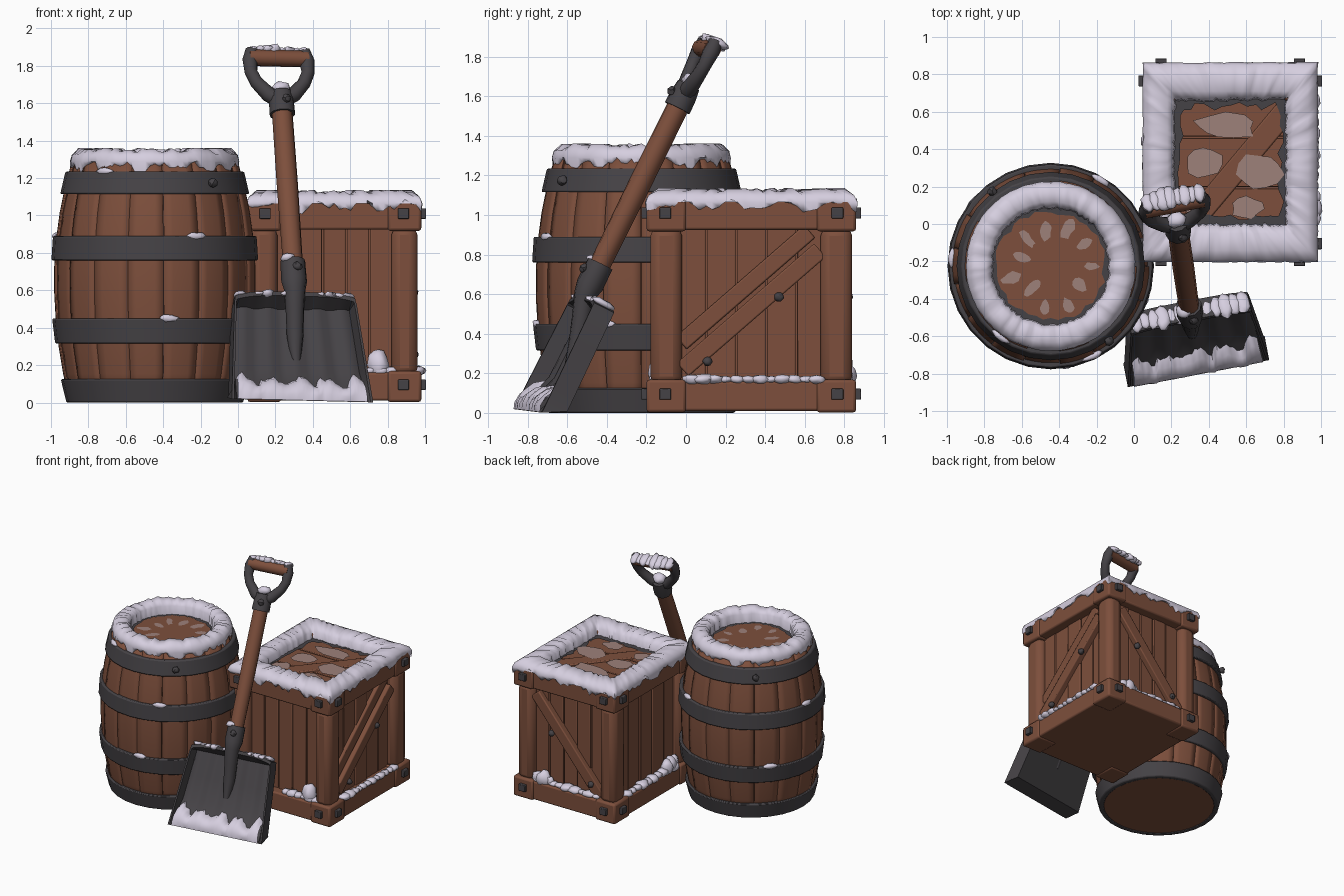
import bpy, bmesh, math, random
from mathutils import Matrix, Vector

random.seed(4)
rnd = random.uniform
T, R = Matrix.Translation, Matrix.Rotation
if "Cube" in bpy.data.objects:
    bpy.data.objects.remove(bpy.data.objects["Cube"])


def material(name, rgb):
    m = bpy.data.materials.new(name)
    m.use_nodes = True
    m.diffuse_color = (*rgb, 1)
    m.node_tree.nodes["Principled BSDF"].inputs["Base Color"].default_value = (*rgb, 1)
    return m


WOOD = material("brown wood", (0.205, 0.078, 0.045))
METAL = material("dark iron", (0.06, 0.055, 0.061))
SNOW = material("snow", (0.67, 0.62, 0.74))
FROST = material("frost", (0.34, 0.22, 0.195))


def finish(name, bm, mat, matrix=Matrix(), bevel=0, normals=True):
    if normals:
        bmesh.ops.recalc_face_normals(bm, faces=bm.faces)
    mesh = bpy.data.meshes.new(name)
    bm.to_mesh(mesh)
    bm.free()
    mesh.materials.append(mat)
    ob = bpy.data.objects.new(name, mesh)
    ob.matrix_world = matrix
    bpy.context.collection.objects.link(ob)
    bpy.ops.object.select_all(action='DESELECT')
    ob.select_set(True)
    bpy.context.view_layer.objects.active = ob
    bpy.ops.object.shade_smooth_by_angle(angle=math.radians(75 if mat == SNOW else 35))
    if bevel:
        mod = ob.modifiers.new("Bevel", 'BEVEL')
        mod.width, mod.segments = bevel, 2
    return ob


def box(bm, pos, size, rot=Matrix()):
    bmesh.ops.create_cube(bm, size=1, matrix=T(pos) @ rot @ Matrix.Diagonal((*size, 1)))


def skin(bm, rows, wrap_u=False, wrap_v=False):
    """Join rows of points into a sheet, ring or tube."""
    vs = [[bm.verts.new(p) for p in row] for row in rows]
    n, m = len(vs), len(vs[0])
    for i in range(n if wrap_u else n - 1):
        for j in range(m if wrap_v else m - 1):
            a, b = vs[i], vs[(i + 1) % n]
            bm.faces.new((a[j], b[j], b[(j + 1) % m], a[(j + 1) % m]))


def blob(bm, pos, size, rot=Matrix()):
    made = bmesh.ops.create_icosphere(bm, subdivisions=2, radius=1)["verts"]
    for v in made:
        v.co *= rnd(0.85, 1.15)
    bmesh.ops.transform(bm, verts=made, matrix=T(pos) @ rot @ Matrix.Diagonal((*size, 1)))


def drift(bm, a, b, count, size):
    """A lumpy line of snow between two points."""
    a, b = Vector(a), Vector(b)
    for i in range(count):
        k = rnd(0.7, 1.3)
        blob(bm, a.lerp(b, i / (count - 1)), [s * k for s in size])


def patch(bm, pos, rx, ry, angle=0):
    disc = bmesh.ops.create_circle(bm, cap_ends=True, segments=11, radius=1)["verts"]
    for v in disc:
        v.co *= rnd(0.75, 1.15)
    bmesh.ops.transform(bm, verts=disc, matrix=T(pos) @ R(angle, 4, 'Z') @ Matrix.Diagonal((rx, ry, 1, 1)))


def tube(name, pts, mat, matrix):
    cu = bpy.data.curves.new(name, 'CURVE')
    cu.dimensions, cu.bevel_depth, cu.bevel_resolution, cu.use_fill_caps = '3D', 1, 3, True
    sp = cu.splines.new('POLY')
    sp.points.add(len(pts) - 1)
    for p, (x, y, z, r) in zip(sp.points, pts):
        p.co, p.radius = (x, y, z, 1), r
    cu.materials.append(mat)
    ob = bpy.data.objects.new(name, cu)
    ob.matrix_world = matrix
    bpy.context.collection.objects.link(ob)


def circle(t):
    return math.cos(t * math.tau), math.sin(t * math.tau)


def square(t):
    k, s = int(t * 4) % 4, (t * 4 % 1) * 2 - 1
    return ((s, -1), (1, s), (-s, 1), (-1, -s))[k]


def snow_loop(name, shape, centre, inner, outer, top, low_in, low_out, count=112):
    """A soft ring of snow with ragged drips on both sides."""
    bm, rows = bmesh.new(), []
    for i in range(count):
        sx, sy = shape(i / count)
        lift, drip = rnd(-0.012, 0.012), rnd(0, 0.045) + 0.02 * math.sin(i * 0.8)
        push = rnd(-0.05, 0.05)
        section = ((push, low_in), (0.04 + push, top - 0.03), (0.25, top + lift), (0.7, top + lift),
                   (0.95, top - 0.025), (1.02 + push / 3, top - 0.06), (1 + push / 3, low_out - drip))
        rows.append([(sx * (inner[0] + f * (outer[0] - inner[0])),
                      sy * (inner[1] + f * (outer[1] - inner[1])), z) for f, z in section])
    skin(bm, rows, True, True)
    finish(name, bm, SNOW, T((*centre, 0)))


# Barrel: staves, base, lid, hoops
BARREL = T((-0.445, -0.225, 0))


def bulge(z):
    return 0.535 - (0.24 if z > 0.66 else 0.19) * (z - 0.66) ** 2


bm = bmesh.new()
staves = 17
for i in range(staves):
    top, off = rnd(1.28, 1.31), rnd(-0.006, 0.006)
    rows = []
    for j in range(5):
        ang = (i + 0.008 + j * 0.246) / staves * math.tau
        rows.append([((bulge(z) + off) * math.cos(ang), (bulge(z) + off) * math.sin(ang), z)
                     for z in [0.01 + (top - 0.01) * k / 9 for k in range(10)]])
    skin(bm, rows)
ob = finish("barrel_staves", bm, WOOD, BARREL, normals=False)
mod = ob.modifiers.new("Thickness", 'SOLIDIFY')
mod.thickness, mod.offset = 0.09, -1

for name, z, r in (("barrel_base", 0.03, 0.44), ("barrel_lid", 1.22, 0.37)):
    bm = bmesh.new()
    bmesh.ops.create_cone(bm, cap_ends=True, segments=32, radius1=r, radius2=r, depth=0.05, matrix=T((0, 0, z)))
    finish(name, bm, WOOD, BARREL)

for k, (low, high) in enumerate(((0, 0.125), (0.315, 0.45), (0.76, 0.89), (1.115, 1.235))):
    bm, rows = bmesh.new(), []
    for i in range(28):
        x, y = circle(i / 28)
        rows.append([(x * r, y * r, z) for r, z in (
            (bulge(low) - 0.02, low), (bulge(low) + 0.02, low),
            (bulge(high) + 0.022, high), (bulge(high) - 0.02, high))])
    skin(bm, rows, True, True)
    finish(f"barrel_hoop_{k + 1}", bm, METAL, BARREL, 0.008)

bm = bmesh.new()
for deg in (-52, 128):
    x, y = circle(deg / 360)
    blob(bm, (x * 0.508, y * 0.508, 1.175), (0.026, 0.026, 0.026))
finish("barrel_rivets", bm, METAL, BARREL)

snow_loop("barrel_snow_ring", circle, (-0.445, -0.225), (0.31, 0.31), (0.45, 0.45), 1.35, 1.235, 1.285)
bm = bmesh.new()
for deg, z in ((-65, 0.89), (-82, 0.45), (-125, 1.235), (-20, 0.45), (140, 0.45), (60, 0.89), (175, 0.89)):
    x, y = circle(deg / 360)
    r = bulge(z) + 0.008
    blob(bm, (x * r, y * r, z), (0.02, 0.055, 0.02), R(math.radians(deg), 4, 'Z'))
finish("barrel_hoop_snow", bm, SNOW, BARREL)

bm = bmesh.new()
for i in range(11):
    x, y = circle(i / 11)
    r = rnd(0.15, 0.24)
    patch(bm, (x * r, y * r, 1.249), rnd(0.04, 0.06), rnd(0.02, 0.035), i / 11 * math.tau)
finish("barrel_lid_frost", bm, FROST, BARREL)
bm = bmesh.new()
skin(bm, [[(circle(i / 44)[0] * r, circle(i / 44)[1] * r, 1.252) for r in (0.36, rnd(0.275, 0.305))]
          for i in range(44)], True)
finish("barrel_lid_edge", bm, METAL, BARREL)

# Crate: core, corner blocks, posts, rails, planks, braces, bolts
HX, HY = 0.465, 0.53
CRATE = T((0.515, 0.33, 0))
blocks, posts, rails, planks, braces, bolts = (bmesh.new() for _ in range(6))
for sx in (-1, 1):
    for sy in (-1, 1):
        x, y = sx * (HX - 0.09), sy * (HY - 0.1)
        for z in (0.085, 1.0):
            box(blocks, (x, y, z), (0.18, 0.2, 0.165))
        box(posts, (x, y, 0.54), (0.14, 0.16, 0.8))
for side in range(4):
    hn, ht = (HY, HX) if side % 2 == 0 else (HX, HY)
    turn = R(side * math.pi / 2, 4, 'Z')
    for z in (0.085, 1.0):
        box(rails, turn @ Vector((0, -hn + 0.06, z)), (2 * ht - 0.3, 0.1, 0.15), turn)
        for t in (-1, 1):
            box(bolts, turn @ Vector((t * (ht - 0.095), -hn - 0.003, z + 0.01)), (0.06, 0.045, 0.055), turn)
    w = (2 * ht - 0.3) / 5
    for i in range(5):
        box(planks, turn @ Vector(((i - 2) * w, -hn + 0.105 + rnd(-0.006, 0.006), 0.54)), (w - 0.008, 0.04, 0.84), turn)
    # Diagonal braces on two sides only
    if side in (1, 2):
        tilt = turn @ R(math.radians(-41 if side == 1 else 50), 4, 'Y')
        box(braces, turn @ Vector((0, -hn + 0.07, 0.52)), (0.92, 0.06, 0.09), tilt)
        if side == 1:
            box(braces, turn @ Vector((-0.03, -hn + 0.08, 0.635)), (0.86, 0.04, 0.085), tilt)
        for t, z in ((-0.22, 0.26), (0.14, 0.585)):
            blob(bolts, turn @ Vector((t if side == 1 else -t, -hn + 0.04, z)), (0.025, 0.025, 0.025))
box(planks, (0, 0, 0.52), (2 * HX - 0.26, 2 * HY - 0.26, 0.92))
box(planks, (0, 0, 0.035), (2 * HX - 0.06, 2 * HY - 0.06, 0.05))
for i in range(3):
    box(planks, (0, (i - 1) * 0.27, 1.01), (2 * HX - 0.2, 0.262, 0.04))
box(braces, (0.04, -0.03, 1.025), (0.86, 0.12, 0.03), R(math.radians(50), 4, 'Z'))
for name, bm, mat, bev in (("crate_corner_blocks", blocks, WOOD, 0.015), ("crate_posts", posts, WOOD, 0.045),
                           ("crate_rails", rails, WOOD, 0.012), ("crate_planks", planks, WOOD, 0.005),
                           ("crate_braces", braces, WOOD, 0.008), ("crate_bolts", bolts, METAL, 0.01)):
    finish(name, bm, mat, CRATE, bev)

snow_loop("crate_snow_frame", square, (0.515, 0.33), (0.295, 0.33), (0.465, 0.53), 1.125, 1.03, 1.07, 128)
bm = bmesh.new()
for x, y, rx, ry in ((0.49, 0.52, 0.17, 0.07), (0.37, 0.33, 0.11, 0.09), (0.67, 0.28, 0.12, 0.1),
                     (0.6, 0.09, 0.09, 0.06), (0.31, 0.12, 0.07, 0.07)):
    patch(bm, (x - 0.515, y - 0.33, 1.045), rx, ry)
finish("crate_top_frost", bm, FROST, CRATE)
bm = bmesh.new()
skin(bm, [[(square(i / 48)[0] * (0.32 - d), square(i / 48)[1] * (0.35 - d), 1.043) for d in (0, rnd(0.03, 0.075))]
          for i in range(48)], True)
finish("crate_top_edge", bm, METAL, CRATE)

bm = bmesh.new()
drift(bm, (0.96, 0.03, 0.17), (0.96, 0.66, 0.17), 12, (0.035, 0.045, 0.022))
drift(bm, (0.55, -0.15, 0.17), (0.82, -0.15, 0.17), 6, (0.04, 0.035, 0.025))
blob(bm, (0.75, -0.14, 0.2), (0.055, 0.05, 0.09))
drift(bm, (0.78, 0.81, 0.17), (0.25, 0.81, 0.17), 9, (0.05, 0.04, 0.025))
drift(bm, (0.79, 0.81, 0.19), (0.68, 0.81, 0.18), 3, (0.05, 0.04, 0.055))
drift(bm, (0.09, 0.64, 0.17), (0.09, 0.05, 0.17), 10, (0.04, 0.045, 0.028))
drift(bm, (0.09, 0.12, 0.19), (0.09, 0.03, 0.2), 3, (0.04, 0.05, 0.06))
finish("crate_rail_snow", bm, SNOW)

# Shovel frame: local x across, y up the shaft, z out of the scoop
up = Vector((-0.063, 0.442, 0.895)).normalized()
across = Vector((0.98, 0.2, 0))
across = (across - up * across.dot(up)).normalized()
SHOVEL = Matrix((across, up, across.cross(up))).transposed().to_4x4()
SHOVEL.translation = (0.345, -0.8, 0.01)


def scoop(f, v):
    ridge = 0.012 * math.cos(f * math.pi * 5)
    return min(0, (-0.085 + ridge) * min(1, v / 0.22))


def half_width(v):
    return 0.385 - 0.09 * v


# Shovel blade: fluted floor, raised rim, closed back
bm, rows = bmesh.new(), []
cols = [-1, -0.965, -0.93] + [-0.85 + 0.1 * i for i in range(18)] + [0.93, 0.965, 1]
for v in (0, 0.06, 0.14, 0.22, 0.4, 0.59, 0.625, 0.65):
    rows.append([(f * half_width(v), v - (0.03 * abs(f) ** 4 if v > 0.6 else 0),
                  0 if abs(f) > 0.95 or v > 0.6 else scoop(f, v)) for f in cols])
skin(bm, rows)
rim = [e for e in bm.edges if e.is_boundary]
new = bmesh.ops.extrude_edge_only(bm, edges=rim)["geom"]
for v in (g for g in new if isinstance(g, bmesh.types.BMVert)):
    v.co.z, v.co.y = -0.115, max(v.co.y, 0.065)
bmesh.ops.holes_fill(bm, edges=[e for e in bm.edges if e.is_boundary], sides=0)
finish("shovel_blade", bm, METAL, SHOVEL)

# Shovel shaft, sockets and handle
tube("shovel_socket", [(0, 0.28, -0.095, 0.025), (0, 0.42, -0.075, 0.045), (0, 0.55, -0.035, 0.05),
                       (0, 0.66, 0, 0.058), (0, 0.71, 0, 0.07), (0, 0.83, 0, 0.068)], METAL, SHOVEL)
tube("shovel_shaft", [(0, 0.75, 0, 0.054), (0, 1.3, 0, 0.058), (0, 1.76, 0, 0.056)], WOOD, SHOVEL)
tube("handle_socket", [(0, 1.71, 0, 0.07), (0, 1.78, 0, 0.068), (0, 1.84, 0, 0.06)], METAL, SHOVEL)
for s, side in ((-1, "right"), (1, "left")):
    tube(f"handle_arm_{side}", [(s * x, y, 0, r) for x, y, r in (
        (0, 1.79, 0.045), (0.07, 1.83, 0.042), (0.13, 1.9, 0.036), (0.155, 1.96, 0.035),
        (0.155, 2.03, 0.042), (0.14, 2.09, 0.036))], METAL, SHOVEL)
tube("handle_grip", [(-0.16, 2.045, 0, 0.045), (0.16, 2.045, 0, 0.045)], WOOD, SHOVEL)
bm = bmesh.new()
for x, y in ((0.01, 0.77), (0.015, 1.775)):
    blob(bm, (x, y, 0.068), (0.024, 0.024, 0.02))
finish("shovel_rivets", bm, METAL, SHOVEL)

# Shovel snow: scoop mound, top rim, handle
bm, rows = bmesh.new(), []
for i in range(41):
    f = -0.92 + 1.84 * i / 40
    reach = 0.15 + 0.03 * math.sin(i * 0.7) + rnd(-0.025, 0.025)
    rows.append([(f * half_width(k * reach), k * reach,
                  scoop(f, k * reach) + h) for k, h in ((0, 0.005), (0.2, 0.03), (0.5, 0.045), (0.8, 0.035), (1, -0.005))])
skin(bm, rows)
drift(bm, (-0.29, 0.64, -0.05), (0.29, 0.64, -0.05), 13, (0.035, 0.018, 0.06))
drift(bm, (-0.14, 2.09, -0.02), (0.14, 2.09, -0.02), 8, (0.04, 0.026, 0.065))
blob(bm, (0, 1.865, 0), (0.05, 0.035, 0.045))
blob(bm, (-0.03, 0.835, 0.03), (0.045, 0.025, 0.04))
finish("shovel_snow", bm, SNOW, SHOVEL)
